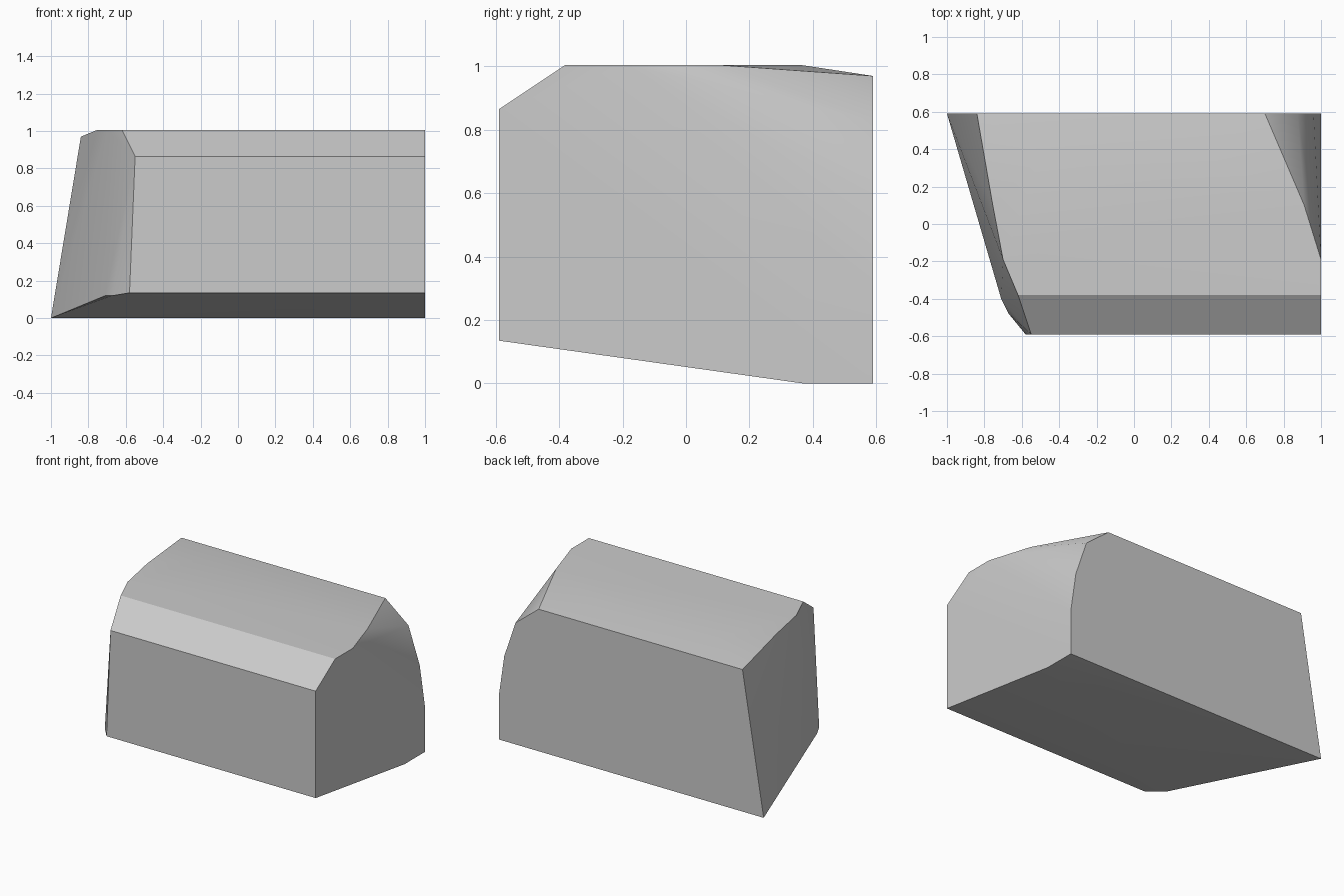
import bpy, bmesh, math

cube = bpy.data.objects.get("Cube")
if cube:
    bpy.data.objects.remove(cube, do_unlink=True)

# Main levels of the block
FRONT, BACK = -0.59, 0.59
TOP, BACK_TOP = 1.005, 0.97
CHAMFER_Z, SILL = 0.865, 0.135

# One flat grey
grey = bpy.data.materials.new("plain_grey")
grey.use_nodes = True
colour = (0.6, 0.6, 0.6, 1.0)
grey.diffuse_color = colour
grey.node_tree.nodes["Principled BSDF"].inputs["Base Color"].default_value = colour

# Straight end: flat front part, rounding off towards the back top corner
straight_end = [
    (1, FRONT, SILL), (1, FRONT, CHAMFER_Z), (1, -0.38, TOP), (1, -0.19, TOP),
    (0.91, 0.1, TOP), (0.7, BACK, BACK_TOP), (0.875, BACK, 0.83),
    (0.96, BACK, 0.58), (1, BACK, 0.305), (1, BACK, 0), (1, 0.37, 0),
]

# Slanted end: leans inward and curves round to the front face
slanted_end = [
    (-0.58, FRONT, SILL), (-0.55, FRONT, CHAMFER_Z), (-0.62, -0.38, TOP),
    (-0.7, -0.19, TOP), (-0.755, 0.1, TOP), (-0.84, BACK, BACK_TOP),
    (-1, BACK, 0), (-0.71, -0.4, 0.12), (-0.67, -0.48, 0.12),
]

# Slight crown along the rear of the top
crown = [(-0.5, 0.36, TOP), (0.4, 0.36, TOP)]

# Wrap the two ends and the crown into one solid
bm = bmesh.new()
for co in straight_end + slanted_end + crown:
    bm.verts.new(co)
hull = bmesh.ops.convex_hull(bm, input=bm.verts[:])
loose = [v for v in bm.verts if not v.link_faces]
bmesh.ops.delete(bm, geom=loose, context="VERTS")
bmesh.ops.dissolve_limit(bm, angle_limit=math.radians(0.5),
                         verts=bm.verts[:], edges=bm.edges[:])
bmesh.ops.recalc_face_normals(bm, faces=bm.faces[:])

mesh = bpy.data.meshes.new("faceted_block")
bm.to_mesh(mesh)
bm.free()
mesh.materials.append(grey)
block = bpy.data.objects.new("faceted_block", mesh)
bpy.context.collection.objects.link(block)

# Smooth the gentle bends, keep the main edges crisp
bpy.ops.object.select_all(action="DESELECT")
block.select_set(True)
bpy.context.view_layer.objects.active = block
bpy.ops.object.shade_smooth_by_angle(angle=math.radians(30))
